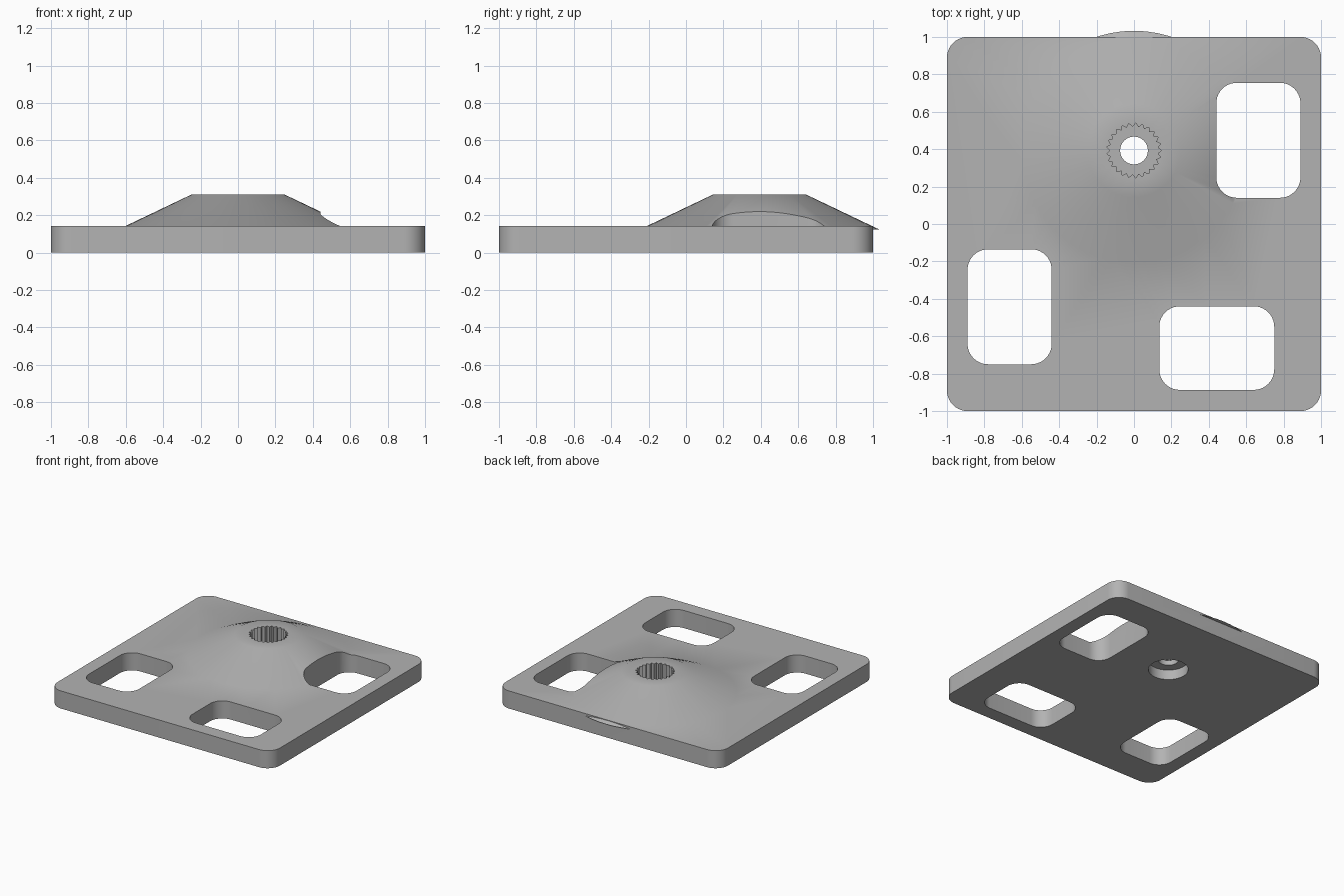
import bpy
import bmesh
from math import cos, sin, pi

if "Cube" in bpy.data.objects:
    bpy.data.objects.remove(bpy.data.objects["Cube"])

HUB_Y = 0.393

grey = bpy.data.materials.new("plain grey")
grey.use_nodes = True
grey.diffuse_color = (0.45, 0.45, 0.45, 1)
grey.node_tree.nodes["Principled BSDF"].inputs["Base Color"].default_value = (0.45, 0.45, 0.45, 1)


def ring(radius, count=48):
    """Circle of points around the hub axis."""
    return [(radius * cos(2 * pi * i / count), HUB_Y + radius * sin(2 * pi * i / count))
            for i in range(count)]


def rounded_rect(x0, x1, y0, y1, r=0.11, steps=10):
    """Rectangle outline with rounded corners."""
    corners = [(x1 - r, y1 - r), (x0 + r, y1 - r), (x0 + r, y0 + r), (x1 - r, y0 + r)]
    points = []
    for quarter, (cx, cy) in enumerate(corners):
        for i in range(steps + 1):
            a = (quarter + i / steps) * pi / 2
            points.append((cx + r * cos(a), cy + r * sin(a)))
    return points


def loft(name, bottom, z0, top, z1):
    """Solid between two outlines with equal point counts."""
    bm = bmesh.new()
    low = [bm.verts.new((x, y, z0)) for x, y in bottom]
    high = [bm.verts.new((x, y, z1)) for x, y in top]
    bm.faces.new(low[::-1])
    bm.faces.new(high)
    n = len(low)
    for i in range(n):
        j = (i + 1) % n
        bm.faces.new((low[i], low[j], high[j], high[i]))
    mesh = bpy.data.meshes.new(name)
    bm.to_mesh(mesh)
    bm.free()
    mesh.materials.append(grey)
    obj = bpy.data.objects.new(name, mesh)
    bpy.context.collection.objects.link(obj)
    return obj


def combine(target, other, operation):
    """Apply a boolean and discard the helper."""
    mod = target.modifiers.new("boolean", "BOOLEAN")
    mod.operation = operation
    mod.solver = "EXACT"
    mod.object = other
    bpy.context.view_layer.objects.active = target
    bpy.ops.object.modifier_apply(modifier=mod.name)
    bpy.data.objects.remove(other)


# Base plate with the raised conical hub
square = rounded_rect(-1, 1, -1, 1)
plate = loft("mounting_plate", square, 0, square, 0.143)
hub = loft("hub_cone", ring(0.64, 64), 0.124, ring(0.25, 64), 0.31)
combine(plate, hub, "UNION")

# Three rounded windows
for x0, x1, y0, y1 in [(0.44, 0.89, 0.14, 0.755),
                       (-0.89, -0.44, -0.75, -0.135),
                       (0.135, 0.75, -0.887, -0.44)]:
    outline = rounded_rect(x0, x1, y0, y1)
    combine(plate, loft("window_cutter", outline, -0.1, outline, 0.5), "DIFFERENCE")

# Toothed socket on top
TEETH = 25
socket = []
for i in range(TEETH * 2):
    a, r = pi * i / TEETH, (0.147, 0.127)[i % 2]
    socket.append((r * cos(a), HUB_Y + r * sin(a)))
combine(plate, loft("socket_cutter", socket, 0.12, socket, 0.5), "DIFFERENCE")

# Screw hole and the recess underneath
for radius, z0, z1 in [(0.074, -0.1, 0.5), (0.147, -0.1, 0.08)]:
    outline = ring(radius)
    combine(plate, loft("screw_cutter", outline, z0, outline, z1), "DIFFERENCE")

# Triangulate and smooth the gentle slopes, keeping steep edges sharp
bm = bmesh.new()
bm.from_mesh(plate.data)
bmesh.ops.triangulate(bm, faces=bm.faces[:])
bm.to_mesh(plate.data)
bm.free()
bpy.ops.object.select_all(action="DESELECT")
plate.select_set(True)
bpy.context.view_layer.objects.active = plate
bpy.ops.object.shade_smooth_by_angle(angle=pi / 6)
